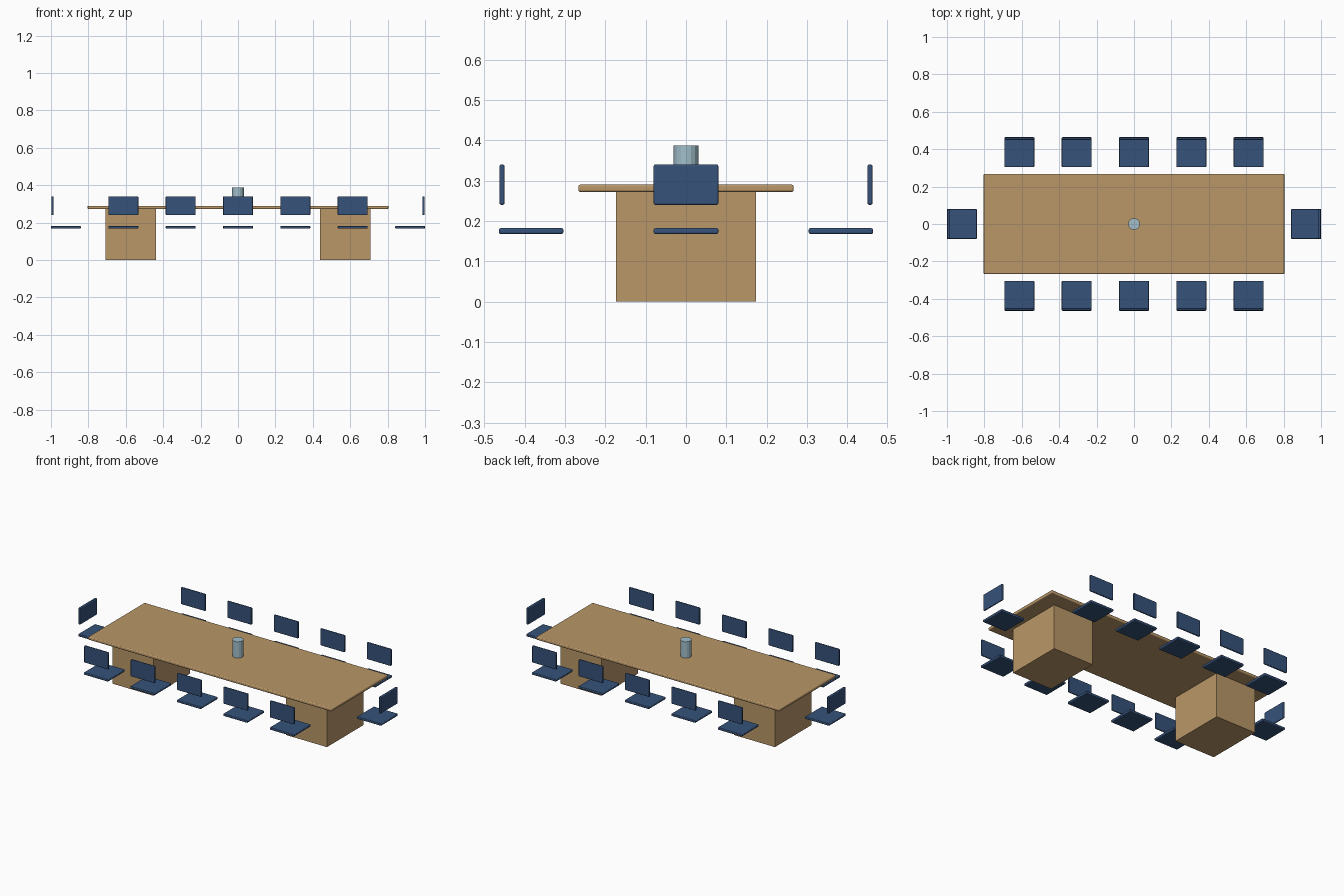
import bpy
from math import pi, sin, cos
from mathutils import Matrix, Vector

cube = bpy.data.objects.get("Cube")
if cube:
    bpy.data.objects.remove(cube, do_unlink=True)


def material(name, rgb):
    m = bpy.data.materials.new(name)
    m.use_nodes = True
    m.diffuse_color = (*rgb, 1)
    m.node_tree.nodes["Principled BSDF"].inputs["Base Color"].default_value = (*rgb, 1)
    return m


wood = material("light_wood", (0.49, 0.31, 0.14))
fabric = material("navy_fabric", (0.037, 0.084, 0.195))
glass = material("pale_blue_glass", (0.36, 0.52, 0.59))


def finish(name, mat, bevel=0):
    obj = bpy.context.object
    obj.name = name
    obj.data.materials.append(mat)
    if bevel:
        mod = obj.modifiers.new("rounded_edges", "BEVEL")
        mod.width = bevel
        mod.segments = 3
        bpy.ops.object.shade_smooth_by_angle()
    return obj


def box(name, centre, size, mat, bevel=0, turn=0):
    bpy.ops.mesh.primitive_cube_add(size=1, location=centre, rotation=(0, 0, turn))
    bpy.context.object.scale = size
    bpy.ops.object.transform_apply(location=False, rotation=False, scale=True)
    return finish(name, mat, bevel)


# Table: a thin top on two block pedestals
box("table_top", (0, 0, 0.281), (1.608, 0.534, 0.018), wood, 0.005)
for side, x in (("right", -0.573), ("left", 0.573)):
    box(side + "_pedestal", (x, 0, 0.136), (0.27, 0.346, 0.272), wood)

# Faceted vase in the middle of the table
bpy.ops.mesh.primitive_cylinder_add(vertices=16, radius=0.031, depth=0.097, location=(0, 0, 0.3385))
finish("vase", glass)


# Chairs: floating seat pad and back pad; at turn 0 the back is on +y
def chair(name, x, y, turn):
    spin = Matrix.Rotation(turn, 3, "Z")
    back = Vector((x, y, 0.29)) + spin @ Vector((0, 0.072, 0))
    box(name + "_seat", (x, y, 0.175), (0.16, 0.16, 0.014), fabric, 0.004, turn)
    box(name + "_back", back, (0.16, 0.012, 0.1), fabric, 0.004, turn)


for i in range(5):
    x = (i - 2) * 0.3065
    chair(f"rear_chair_{i + 1}", x, 0.384, 0)
    chair(f"front_chair_{i + 1}", x, -0.384, pi)
chair("left_end_chair", 0.92, 0, -pi / 2)
chair("right_end_chair", -0.92, 0, pi / 2)
